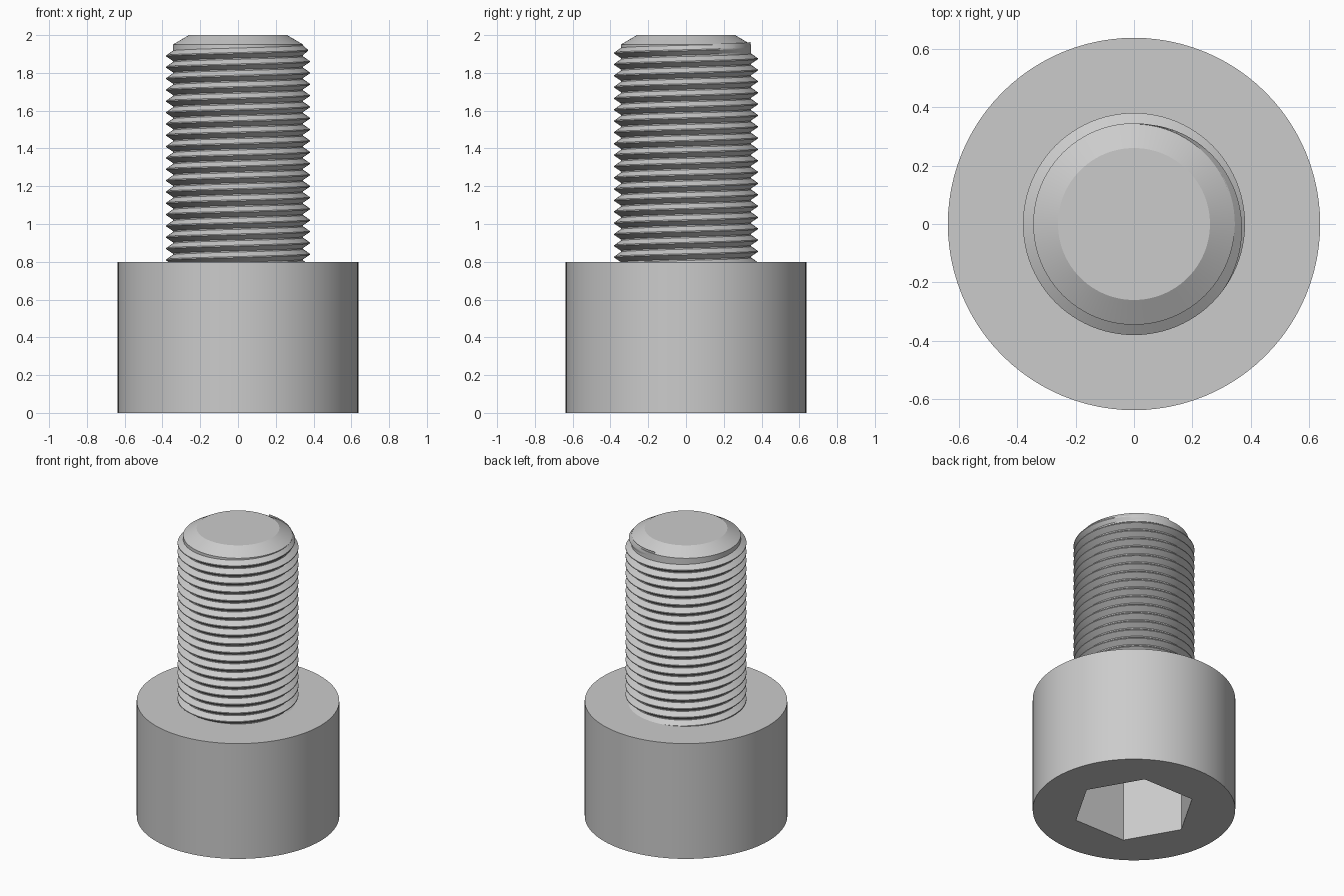
import bpy, bmesh, math

if "Cube" in bpy.data.objects:
    bpy.data.objects.remove(bpy.data.objects["Cube"], do_unlink=True)

HEAD_R, HEAD_H = 0.637, 0.8
CORE_R, CREST_R, TIP_R = 0.345, 0.38, 0.26
SHOULDER_Z, TOP_Z = 1.95, 2.0
PITCH = 0.06
SEG = 96

steel = bpy.data.materials.new("grey steel")
steel.use_nodes = True
grey = (0.6, 0.6, 0.6, 1)
steel.diffuse_color = grey
steel.node_tree.nodes["Principled BSDF"].inputs["Base Color"].default_value = grey


def make_object(name, bm):
    bmesh.ops.recalc_face_normals(bm, faces=bm.faces)
    mesh = bpy.data.meshes.new(name)
    bm.to_mesh(mesh)
    bm.free()
    obj = bpy.data.objects.new(name, mesh)
    bpy.context.collection.objects.link(obj)
    mesh.materials.append(steel)
    return obj


def turned(name, profile, sides):
    """Solid of revolution from (radius, height) points, with flat end caps."""
    bm = bmesh.new()
    rings = []
    for r, z in profile:
        angles = [math.tau * i / sides for i in range(sides)]
        rings.append([bm.verts.new((r * math.cos(a), r * math.sin(a), z)) for a in angles])
    for low, high in zip(rings, rings[1:]):
        for i in range(sides):
            j = (i + 1) % sides
            bm.faces.new((low[i], low[j], high[j], high[i]))
    bm.faces.new(rings[0])
    bm.faces.new(rings[-1])
    return make_object(name, bm)


def smooth(obj):
    bpy.ops.object.select_all(action='DESELECT')
    obj.select_set(True)
    bpy.context.view_layer.objects.active = obj
    bpy.ops.object.shade_smooth_by_angle(angle=math.radians(25))


# Cylindrical head with a hexagonal socket cut from below
head = turned("head", [(HEAD_R, 0), (HEAD_R, HEAD_H)], SEG)
socket = turned("socket_cutter", [(0.388, -0.1), (0.388, 0.45)], 6)
cut = head.modifiers.new("socket", 'BOOLEAN')
cut.operation = 'DIFFERENCE'
cut.solver = 'EXACT'
cut.object = socket
bpy.context.view_layer.objects.active = head
bpy.ops.object.modifier_apply(modifier=cut.name)
bpy.data.objects.remove(socket, do_unlink=True)
smooth(head)

# Shank core with a chamfered tip
shank = turned("shank", [(CORE_R, HEAD_H - 0.05), (CORE_R, SHOULDER_Z), (TIP_R, TOP_Z)], SEG)
smooth(shank)

# Right-handed helical thread, sinking into the core at its upper end
bm = bmesh.new()
start_z = HEAD_H - 0.05
end_z = 1.935
steps = int((end_z - start_z) / PITCH * SEG)
phase = math.pi - math.tau * (1.89 - start_z) / PITCH
previous = None
for i in range(steps + 1):
    turn = math.tau * i / SEG
    z = start_z + PITCH * i / SEG
    fade = min(1, (steps - i) / (SEG * 0.35))
    crest = CORE_R - 0.003 + (CREST_R - CORE_R + 0.003) * fade
    section = [(CORE_R - 0.003, -0.48), (crest, -0.05), (crest, 0.05), (CORE_R - 0.003, 0.48)]
    ca, sa = math.cos(turn + phase), math.sin(turn + phase)
    ring = [bm.verts.new((r * ca, r * sa, z + h * PITCH)) for r, h in section]
    if previous:
        for k in range(4):
            n = (k + 1) % 4
            bm.faces.new((previous[k], ring[k], ring[n], previous[n]))
    else:
        bm.faces.new(ring)
    previous = ring
bm.faces.new(previous)
thread = make_object("thread", bm)
smooth(thread)
